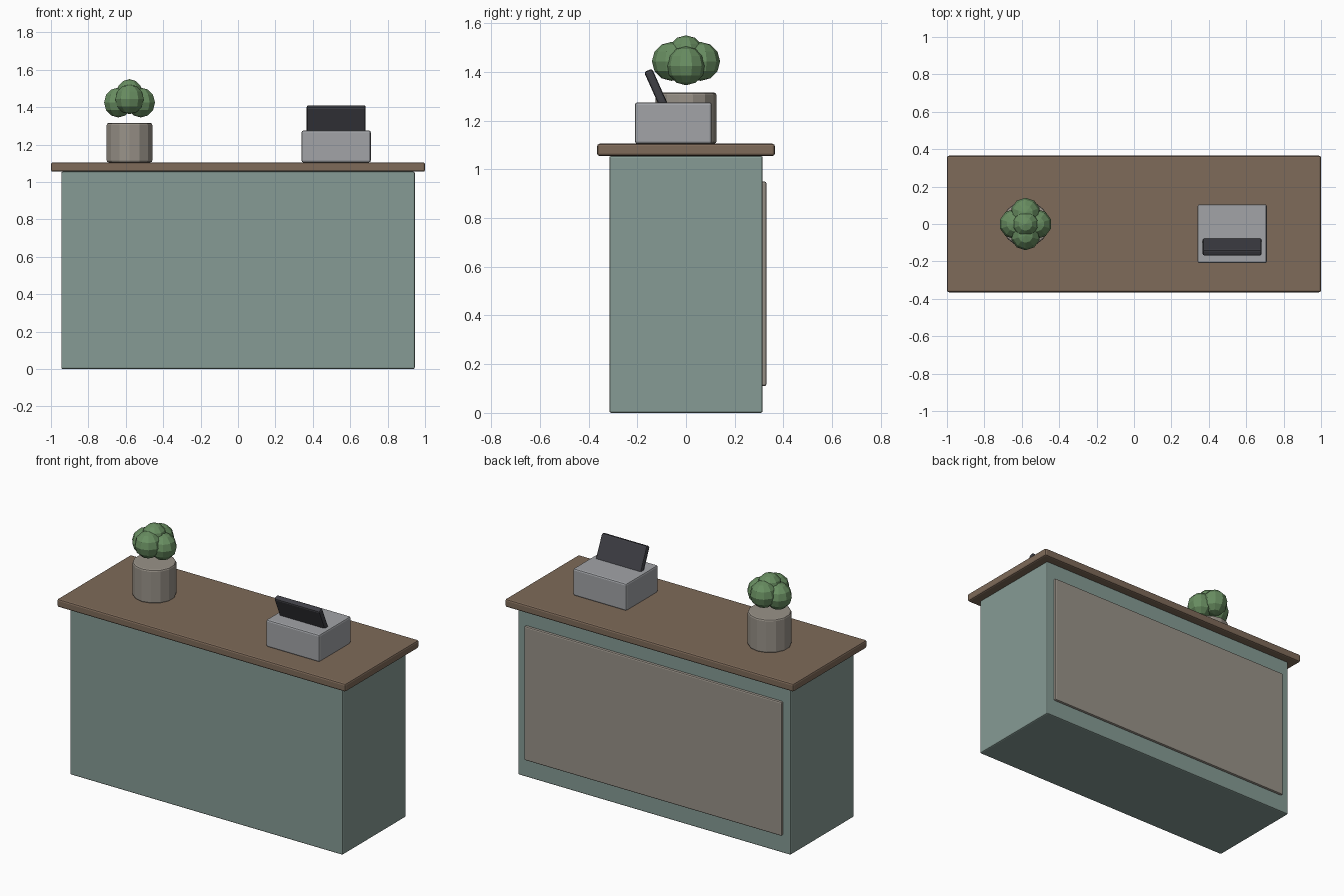
import bpy
from math import radians

if "Cube" in bpy.data.objects:
    bpy.data.objects.remove(bpy.data.objects["Cube"])


def material(name, r, g, b):
    m = bpy.data.materials.new(name)
    m.diffuse_color = (r, g, b, 1)
    m.use_nodes = True
    m.node_tree.nodes["Principled BSDF"].inputs["Base Color"].default_value = m.diffuse_color
    return m


GREEN = material("sage_paint", 0.24, 0.33, 0.30)
WOOD = material("brown_wood", 0.21, 0.145, 0.10)
STONE = material("warm_grey", 0.32, 0.29, 0.25)
METAL = material("light_grey", 0.36, 0.37, 0.39)
DARK = material("dark_plastic", 0.05, 0.05, 0.06)
LEAF = material("leaf", 0.14, 0.27, 0.12)


def finish(name, mat, bevel=0.0):
    ob = bpy.context.object
    ob.name = name
    ob.data.materials.append(mat)
    if bevel:
        mod = ob.modifiers.new("soft_edges", 'BEVEL')
        mod.width = bevel
        mod.segments = 2
        mod.limit_method = 'ANGLE'
        mod.angle_limit = radians(40)
    return ob


def box(name, centre, size, mat, bevel, tilt=0.0):
    bpy.ops.mesh.primitive_cube_add(size=1, location=centre, rotation=(tilt, 0, 0))
    ob = bpy.context.object
    for v in ob.data.vertices:
        v.co = [c * s for c, s in zip(v.co, size)]
    return finish(name, mat, bevel)


# Counter
box("counter_body", (0, 0, 0.5275), (1.89, 0.63, 1.055), GREEN, 0.008)
box("worktop", (0, 0, 1.08), (2.0, 0.73, 0.05), WOOD, 0.01)
box("back_panel", (0, 0.315, 0.53), (1.785, 0.03, 0.84), STONE, 0.008)

# Till with tilted screen
box("till_base", (0.525, -0.052, 1.19), (0.37, 0.315, 0.17), METAL, 0.01)
box("till_screen", (0.525, -0.115, 1.315), (0.315, 0.036, 0.20), DARK, 0.01, radians(24))

# Plant pot
bpy.ops.mesh.primitive_cylinder_add(vertices=14, radius=0.125, depth=0.21,
                                    location=(-0.58, 0, 1.21))
finish("plant_pot", STONE, 0.01)

# Foliage clumps: two pairs around a top one
clumps = [(s * 0.06, 0, 1.425, 0.08) for s in (-1, 1)]
clumps += [(0, s * 0.06, 1.443, 0.08) for s in (-1, 1)]
clumps.append((0, 0, 1.478, 0.072))
for i, (x, y, z, r) in enumerate(clumps):
    bpy.ops.mesh.primitive_uv_sphere_add(segments=10, ring_count=6, radius=r,
                                         location=(x - 0.58, y, z))
    finish(f"foliage_{i + 1}", LEAF)
